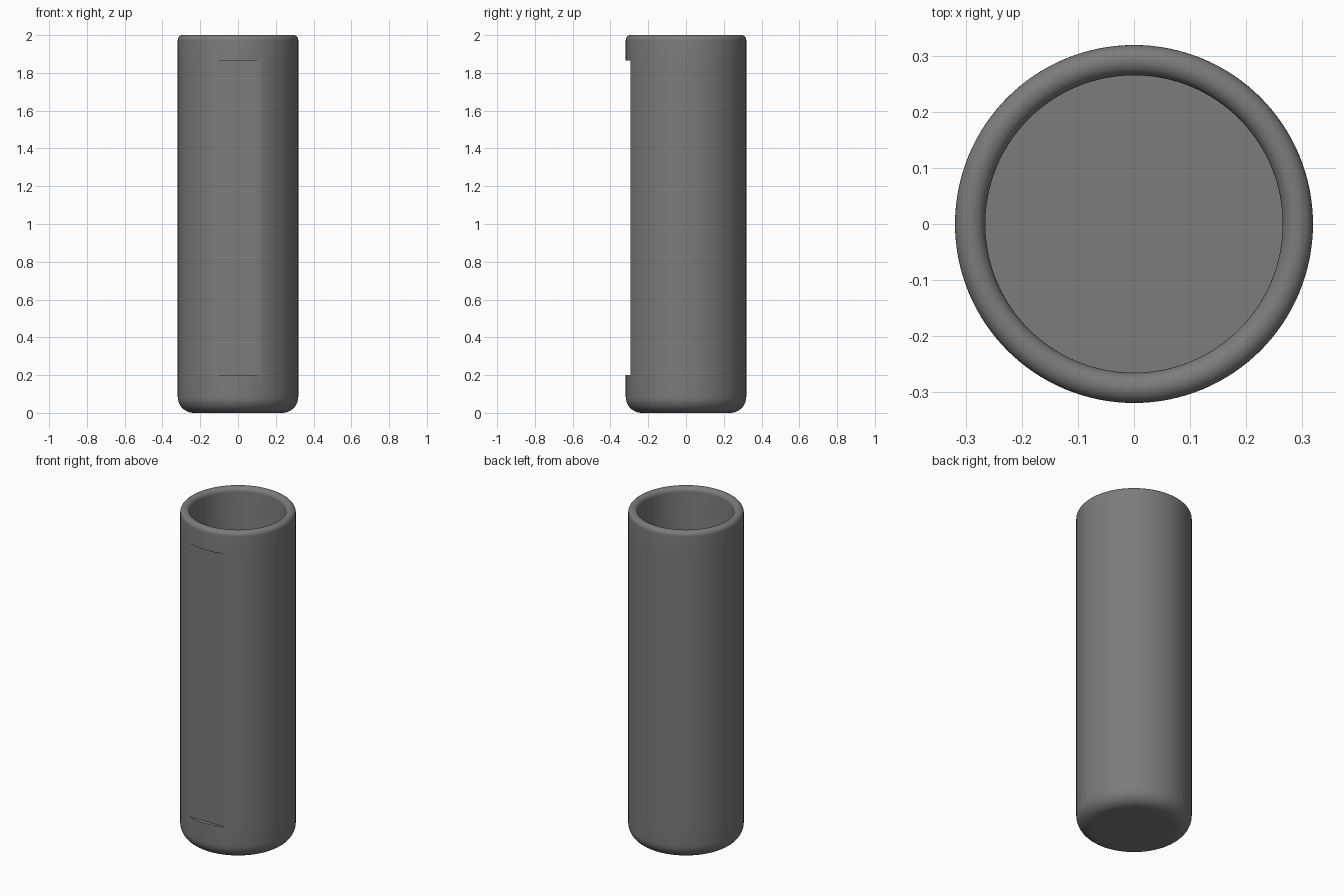
import bpy, bmesh, math

if "Cube" in bpy.data.objects:
    bpy.data.objects.remove(bpy.data.objects["Cube"])

SEGMENTS = 128
R_OUT, R_IN, HEIGHT = 0.319, 0.265, 2.0
FLOOR = 0.06                            # thickness of the closed bottom
R_BASE = 0.085                          # rounding at the foot
R_RIM = (R_OUT - R_IN) / 2              # fully rounded lip
FLAT_Y, FLAT_LOW, FLAT_HIGH = -0.295, 0.2, 1.865


def arc(cr, cz, radius, start, end, steps):
    """Points (r, z, is_flat) of an arc in the profile plane, angles in degrees."""
    pts = []
    for i in range(steps + 1):
        a = math.radians(start + (end - start) * i / steps)
        pts.append((cr + radius * math.cos(a), cz + radius * math.sin(a), False))
    return pts


# Profile from the foot, up the outside, over the lip and down the inside
profile = arc(R_OUT - R_BASE, R_BASE, R_BASE, -90, 0, 10)
profile += [(R_OUT, FLAT_LOW, False), (R_OUT, FLAT_LOW, True),
            (R_OUT, FLAT_HIGH, True), (R_OUT, FLAT_HIGH, False)]
profile += arc(R_OUT - R_RIM, HEIGHT - R_RIM, R_RIM, 0, 180, 16)
profile += [(R_IN, FLOOR, False)]

# Rings of the cup; the flagged ones are planed off to form the front recess
bm = bmesh.new()
rings = []
for r, z, is_flat in profile:
    ring = []
    for i in range(SEGMENTS):
        a = 2 * math.pi * i / SEGMENTS
        x, y = r * math.cos(a), r * math.sin(a)
        if is_flat:
            y = max(y, FLAT_Y)
        ring.append(bm.verts.new((x, y, z)))
    rings.append(ring)
for low, high in zip(rings, rings[1:]):
    for i in range(SEGMENTS):
        j = (i + 1) % SEGMENTS
        bm.faces.new((low[i], low[j], high[j], high[i]))

# Underside and inner floor
bm.faces.new(list(reversed(rings[0])))
bm.faces.new(rings[-1])
bmesh.ops.remove_doubles(bm, verts=bm.verts[:], dist=1e-5)
bmesh.ops.recalc_face_normals(bm, faces=bm.faces[:])

mesh = bpy.data.meshes.new("cup_body")
bm.to_mesh(mesh)
bm.free()
cup = bpy.data.objects.new("cup_body", mesh)
bpy.context.collection.objects.link(cup)

grey = bpy.data.materials.new("mid_grey")
grey.diffuse_color = (0.2, 0.2, 0.2, 1)
grey.use_nodes = True
grey.node_tree.nodes["Principled BSDF"].inputs["Base Color"].default_value = grey.diffuse_color
mesh.materials.append(grey)

bpy.context.view_layer.objects.active = cup
cup.select_set(True)
bpy.ops.object.shade_smooth_by_angle(angle=math.radians(30))
